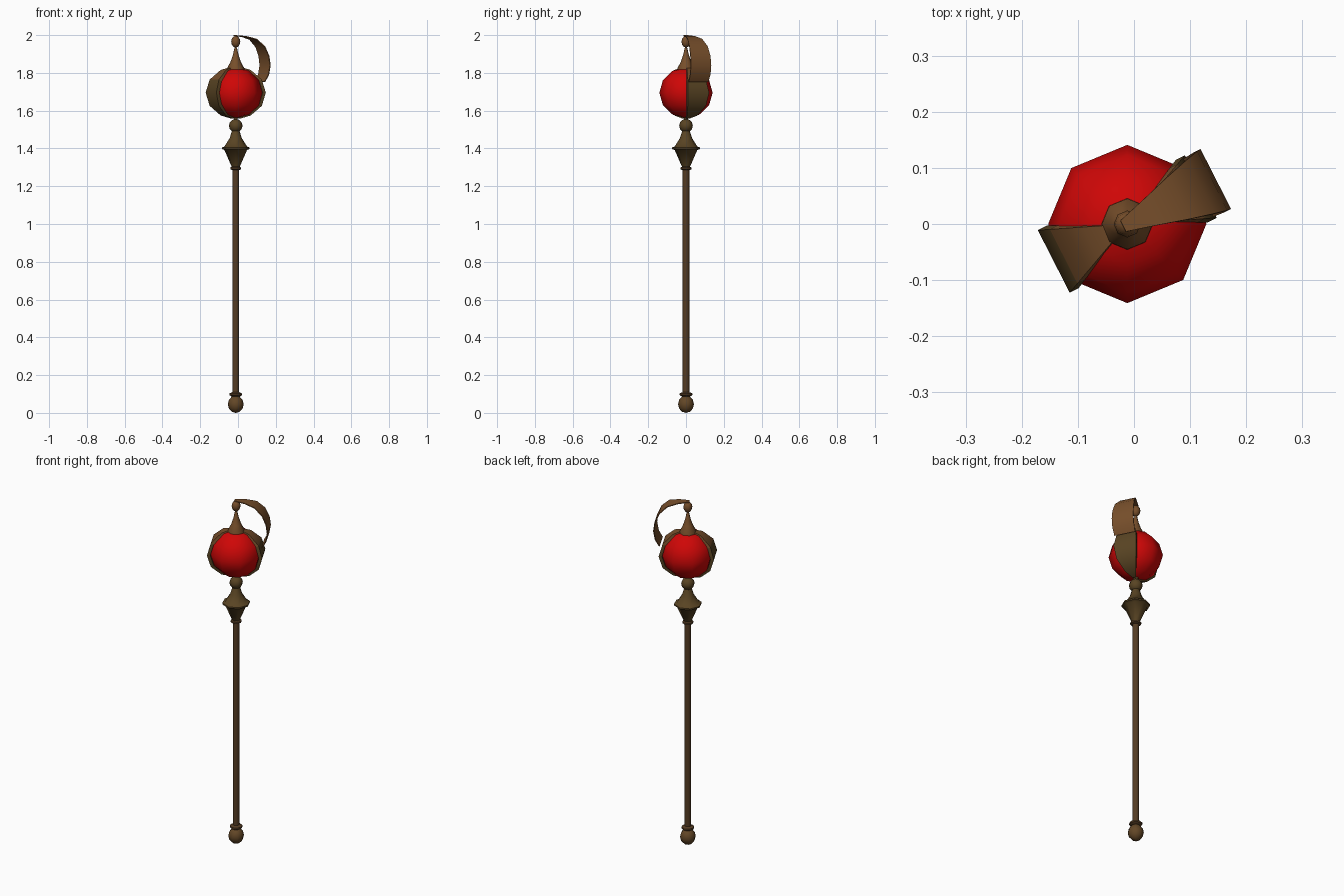
import bpy, bmesh, math
from mathutils import Vector

if "Cube" in bpy.data.objects:
    bpy.data.objects.remove(bpy.data.objects["Cube"])

CX = -0.012   # staff axis
SIDES = 8


def material(name, rgb):
    m = bpy.data.materials.new(name)
    m.diffuse_color = (*rgb, 1)
    m.use_nodes = True
    m.node_tree.nodes["Principled BSDF"].inputs["Base Color"].default_value = m.diffuse_color
    return m


BROWN = material("warm brown", (0.185, 0.078, 0.024))
OLIVE = material("olive brown", (0.10, 0.058, 0.017))
SHAFT = material("dark brown", (0.090, 0.045, 0.017))
MID = material("mid brown", (0.125, 0.063, 0.020))
RED = material("red", (0.62, 0.002, 0.002))


def finish(name, bm, mat):
    bmesh.ops.remove_doubles(bm, verts=bm.verts, dist=1e-5)
    bmesh.ops.recalc_face_normals(bm, faces=bm.faces)
    me = bpy.data.meshes.new(name)
    bm.to_mesh(me)
    bm.free()
    me.materials.append(mat)
    ob = bpy.data.objects.new(name, me)
    bpy.context.collection.objects.link(ob)
    bpy.ops.object.select_all(action='DESELECT')
    ob.select_set(True)
    bpy.context.view_layer.objects.active = ob
    bpy.ops.object.shade_smooth_by_angle(angle=math.radians(48))
    return ob


def lathe(name, profile, mat):
    """Spin (radius, height) points round the staff axis, closed at both ends."""
    bm = bmesh.new()
    rings = []
    for r, z in profile:
        r = max(r, 0.0005)
        rings.append([bm.verts.new((CX + r * math.cos(math.tau * i / SIDES),
                                    r * math.sin(math.tau * i / SIDES), z))
                      for i in range(SIDES)])
    for a, b in zip(rings, rings[1:]):
        for i in range(SIDES):
            j = (i + 1) % SIDES
            bm.faces.new((a[i], a[j], b[j], b[i]))
    bm.faces.new(rings[0][::-1])
    bm.faces.new(rings[-1])
    return finish(name, bm, mat)


def ball(cz, r, h, n=6):
    return [(r * math.sin(math.pi * k / n), cz - h * math.cos(math.pi * k / n))
            for k in range(n + 1)]


def ribbon(name, path, angle, thick, mat):
    """Closed flat band: path of (distance, height, half width), thickened inward."""
    out = Vector((math.cos(angle), math.sin(angle), 0))
    side = Vector((-out.y, out.x, 0))
    bm = bmesh.new()
    rows = []
    for k, (d, z, w) in enumerate(path):
        p, q = path[max(k - 1, 0)], path[min(k + 1, len(path) - 1)]
        t = Vector((q[0] - p[0], q[1] - p[1])).normalized()
        nd, nz = t.y * thick, -t.x * thick     # inward for a path going down
        row = []
        for dd, zz, s in ((d, z, -w), (d, z, w),
                          (d + nd, z + nz, w), (d + nd, z + nz, -w)):
            v = out * dd + side * s
            row.append(bm.verts.new((CX + v.x, v.y, zz)))
        rows.append(row)
    for a, b in zip(rows, rows[1:]):
        for i in range(4):
            j = (i + 1) % 4
            bm.faces.new((a[i], a[j], b[j], b[i]))
    bm.faces.new(rows[0][::-1])
    bm.faces.new(rows[-1])
    return finish(name, bm, mat)


# Pommel, collar and shaft
lathe("pommel", ball(0.046, 0.042, 0.046), MID)
lathe("pommel_collar", [(0.02, 0.085), (0.034, 0.094), (0.034, 0.103), (0.018, 0.11)], SHAFT)
lathe("shaft", [(0.018, 0.08), (0.018, 1.31)], SHAFT)

# Double-cone hub with rings
lathe("lower_ring", [(0.018, 1.285), (0.029, 1.29), (0.029, 1.299), (0.02, 1.304)], SHAFT)
lathe("hub", [(0.02, 1.30), (0.06, 1.392), (0.074, 1.397), (0.074, 1.405),
              (0.06, 1.41), (0.032, 1.455), (0.018, 1.50)], OLIVE)
lathe("neck_ball", ball(1.52, 0.036, 0.036), OLIVE)
lathe("neck", [(0.012, 1.54), (0.010, 1.556), (0.020, 1.575)], OLIVE)

# Orb
CZ = 1.695
lathe("orb", ball(CZ, 0.141, 0.134, 6), RED)

# Side bands hugging the orb on opposite sides, upper part in the warmer brown
ANG = math.radians(27)
lats = [math.radians(a) for a in (82, 60, 30, 0, -30, -60, -82)]
band = [(0.147 * math.cos(a), CZ + 0.139 * math.sin(a), 0.0625 * math.cos(a)) for a in lats]
for label, turn in (("right", 0), ("left", math.pi)):
    ob = ribbon(label + "_band", band, ANG + turn, 0.018, OLIVE)
    ob.data.materials.append(BROWN)
    for f in ob.data.polygons:
        f.material_index = int(f.center.z > CZ + 0.07)

# Pointed cap and finial
lathe("cap", [(0.046, 1.815), (0.045, 1.825), (0.027, 1.86), (0.015, 1.895),
              (0.006, 1.935)], BROWN)
lathe("finial", ball(1.965, 0.024, 0.031), BROWN)

# Curved arm sweeping from finial to the right band
ribbon("arm", [(-0.008, 2.0, 0.011), (0.05, 1.995, 0.027), (0.105, 1.98, 0.043),
               (0.148, 1.94, 0.054), (0.17, 1.89, 0.059), (0.177, 1.84, 0.060),
               (0.168, 1.79, 0.060), (0.146, 1.752, 0.058)], ANG, 0.005, BROWN)
